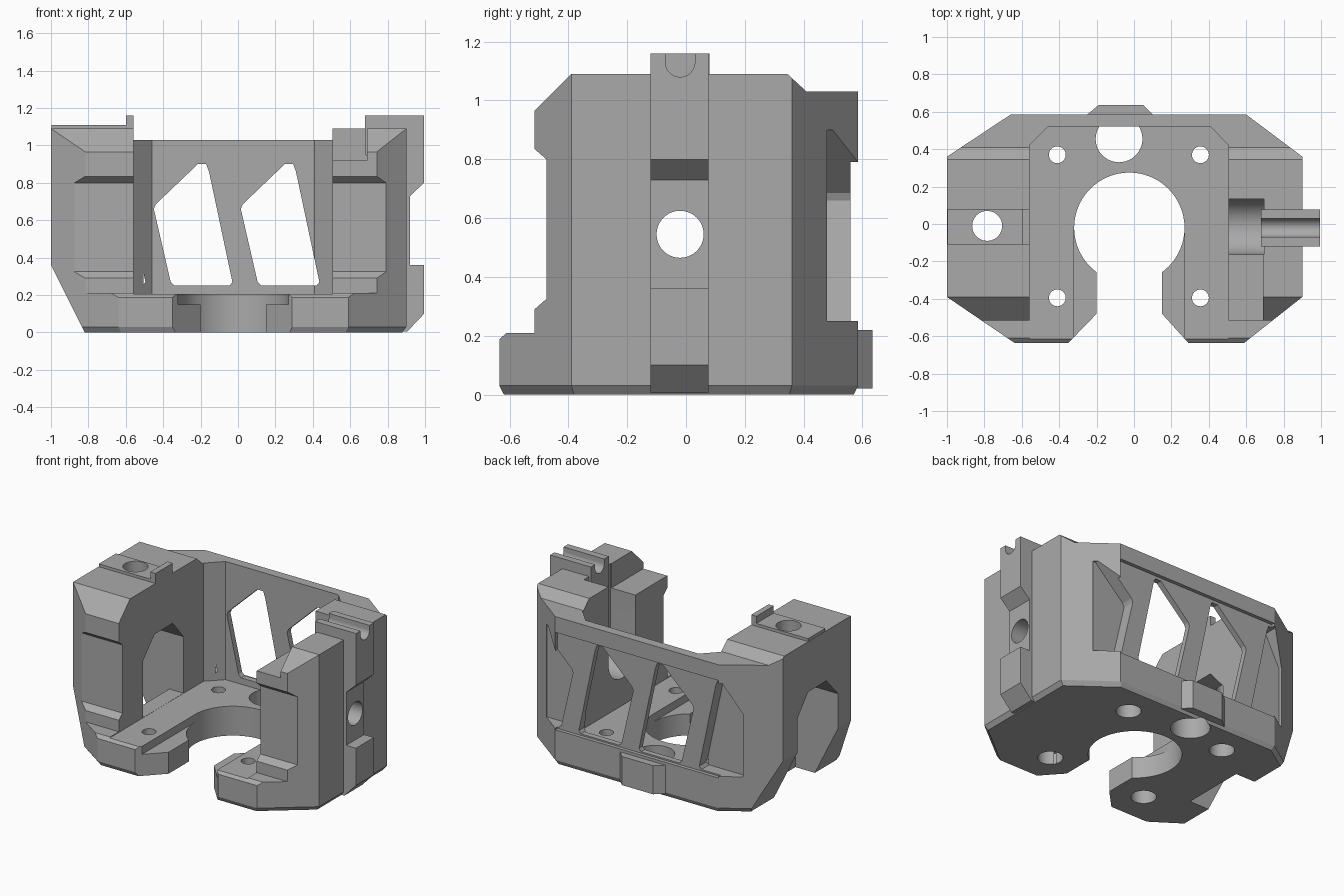
import bpy, bmesh, math

cube = bpy.data.objects.get("Cube")
if cube:
    bpy.data.objects.remove(cube, do_unlink=True)

grey = bpy.data.materials.new("matte grey")
grey.use_nodes = True
grey.diffuse_color = (0.4, 0.4, 0.4, 1)
grey.node_tree.nodes["Principled BSDF"].inputs["Base Color"].default_value = (0.4, 0.4, 0.4, 1)

CX, CY = -0.025, -0.02   # centre of the motor opening


def prism(name, pts, axis, lo, hi, lo_scale=1.0):
    """Closed prism: a 2D outline pushed along an axis, optionally tapered at the low end."""
    place = {"x": lambda a, b, t: (t, a, b),
             "y": lambda a, b, t: (a, t, b),
             "z": lambda a, b, t: (a, b, t)}[axis]
    bm = bmesh.new()
    low = [bm.verts.new(place(a * lo_scale, b * lo_scale, lo)) for a, b in pts]
    high = [bm.verts.new(place(a, b, hi)) for a, b in pts]
    bm.faces.new(low)
    bm.faces.new(high)
    n = len(pts)
    for i in range(n):
        j = (i + 1) % n
        bm.faces.new((low[i], low[j], high[j], high[i]))
    bmesh.ops.recalc_face_normals(bm, faces=bm.faces)
    mesh = bpy.data.meshes.new(name)
    bm.to_mesh(mesh)
    bm.free()
    obj = bpy.data.objects.new(name, mesh)
    bpy.context.collection.objects.link(obj)
    mesh.materials.append(grey)
    return obj


def rect(a0, a1, b0, b1):
    return [(a0, b0), (a1, b0), (a1, b1), (a0, b1)]


def arc(a, b, r, start=0, end=360, n=48):
    full = end - start == 360
    steps = n if full else n + 1
    return [(a + r * math.cos(math.radians(start + (end - start) * i / n)),
             b + r * math.sin(math.radians(start + (end - start) * i / n)))
            for i in range(steps)]


def combine(target, tool, operation="DIFFERENCE"):
    mod = target.modifiers.new("combine", "BOOLEAN")
    mod.operation = operation
    mod.solver = "EXACT"
    mod.object = tool
    bpy.context.view_layer.objects.active = target
    bpy.ops.object.modifier_apply(modifier=mod.name)
    bpy.data.objects.remove(tool, do_unlink=True)


def cut(target, pts, axis, lo, hi):
    combine(target, prism("cutter", pts, axis, lo, hi))


# Body: plan outline with a chamfered foot, trimmed by the side profile
plan = [(-1, -0.39), (-0.64, -0.635), (0.59, -0.635), (0.9, -0.39),
        (0.9, 0.36), (0.6, 0.585), (-0.66, 0.585), (-1, 0.36)]
body = prism("bracket_body", plan, "z", 0.03, 1.3)
combine(body, prism("foot", plan, "z", 0, 0.03, 0.975), "UNION")
side = [(-0.7, -0.1), (-0.7, 0.13), (-0.61, 0.21), (-0.515, 0.21), (-0.515, 0.29),
        (-0.475, 0.325), (-0.475, 0.8), (-0.515, 0.835), (-0.515, 0.965), (-0.39, 1.09),
        (0.345, 1.09), (0.41, 1.03), (0.7, 1.03), (0.7, -0.1)]
combine(body, prism("profile", side, "x", -1.2, 1.2), "INTERSECT")

# Tab behind the base
tab = [(-0.25, 0.5), (-0.25, 0.585), (-0.19, 0.635), (0.05, 0.635), (0.1, 0.585), (0.1, 0.5)]
combine(body, prism("tab", tab, "z", 0.02, 0.22), "UNION")

# Space between the arms
cavity = [(-0.56, -0.8), (0.505, -0.8), (0.505, 0.42), (0.41, 0.52), (-0.46, 0.52), (-0.56, 0.42)]
cut(body, cavity, "z", 0.205, 1.4)

# Sloping lower edge of the left-hand arm
cut(body, [(-1.2, 0.36), (-1, 0.36), (-0.81, -0.02), (-0.81, -0.2), (-1.2, -0.2)], "y", -1, 1)

# Round opening, its front slot and the lower step beside it
cut(body, arc(CX, CY, 0.295, n=64), "z", -0.1, 0.3)
slot = [(-0.2, -0.1), (-0.2, -0.48), (-0.35, -0.635), (-0.45, -0.74),
        (0.4, -0.74), (0.29, -0.635), (0.15, -0.48), (0.15, -0.1)]
cut(body, slot, "z", -0.1, 0.3)
cut(body, rect(-0.32, 0.27, -0.8, CY), "z", 0.15, 0.3)

# Countersunk mounting holes and the cable hole
for x in (-0.41, 0.355):
    for y in (-0.395, 0.37):
        cut(body, arc(x, y, 0.045, n=32), "z", -0.1, 0.3)
        cut(body, arc(x, y, 0.08, n=32), "z", -0.1, 0.1)
cut(body, arc(-0.08, 0.455, 0.125), "z", -0.1, 0.207)

# Recessed rear panel with slanted windows
cut(body, rect(-0.66, 0.6, 0.24, 0.92), "y", 0.56, 0.8)
window = [(-0.215, 0.9), (-0.17, 0.9), (-0.155, 0.86), (-0.03, 0.27), (-0.045, 0.25),
          (-0.34, 0.25), (-0.36, 0.27), (-0.45, 0.66), (-0.44, 0.685)]
for i in range(-1, 3):
    pts = []
    for x, z in window:
        p = (min(0.74, max(-0.79, x + 0.465 * i)), z)
        if p not in pts:
            pts.append(p)
    cut(body, pts, "y", 0.475, 0.8)

# Left-hand arm: raised pad, stop lip, arched opening and vertical screw hole
combine(body, prism("pad", rect(-0.998, -0.562, -0.11, 0.08), "z", 0.95, 1.11), "UNION")
combine(body, prism("lip", rect(-0.6, -0.56, -0.11, 0.08), "z", 1.0, 1.16), "UNION")
arch = [(-0.25, 0.206), (-0.25, 0.6), (-0.12, 0.74), (0.08, 0.74), (0.2, 0.6), (0.2, 0.206)]
cut(body, arch, "x", -1.2, -0.5)
cut(body, rect(-0.25, 0.2, -0.2, 0.3), "x", -1.2, -0.67)
cut(body, arc(-0.785, -0.01, 0.08), "z", 0.6, 1.3)

# Right-hand arm: low front ledge and round-bottomed pocket
cut(body, rect(0.4, 0.69, -0.7, -0.16), "z", 0.92, 1.3)
cut(body, [(-0.162, 1.3)] + arc(-0.014, 0.545, 0.148, 180, 360, 32) + [(0.134, 1.3)], "x", 0.4, 0.695)

# Right-hand rail with cable groove and cross hole
rail = [(0.75, 0.005), (0.905, 0.005), (0.995, 0.1), (0.995, 0.36), (0.92, 0.36), (0.92, 0.73),
        (0.995, 0.8), (0.995, 1.16), (0.68, 1.16), (0.68, 0.95), (0.75, 0.9)]
combine(body, prism("rail", rail, "y", -0.12, 0.077), "UNION")
cut(body, [(-0.07, 1.3)] + arc(-0.02, 1.13, 0.05, 180, 360, 24) + [(0.03, 1.3)], "x", 0.5, 1.2)
cut(body, arc(-0.02, 0.545, 0.08), "x", 0.55, 1.2)

# Finish: smooth round holes, crisp edges elsewhere
for o in bpy.context.selected_objects:
    o.select_set(False)
body.select_set(True)
bpy.context.view_layer.objects.active = body
bpy.ops.object.shade_smooth_by_angle(angle=math.radians(18))
